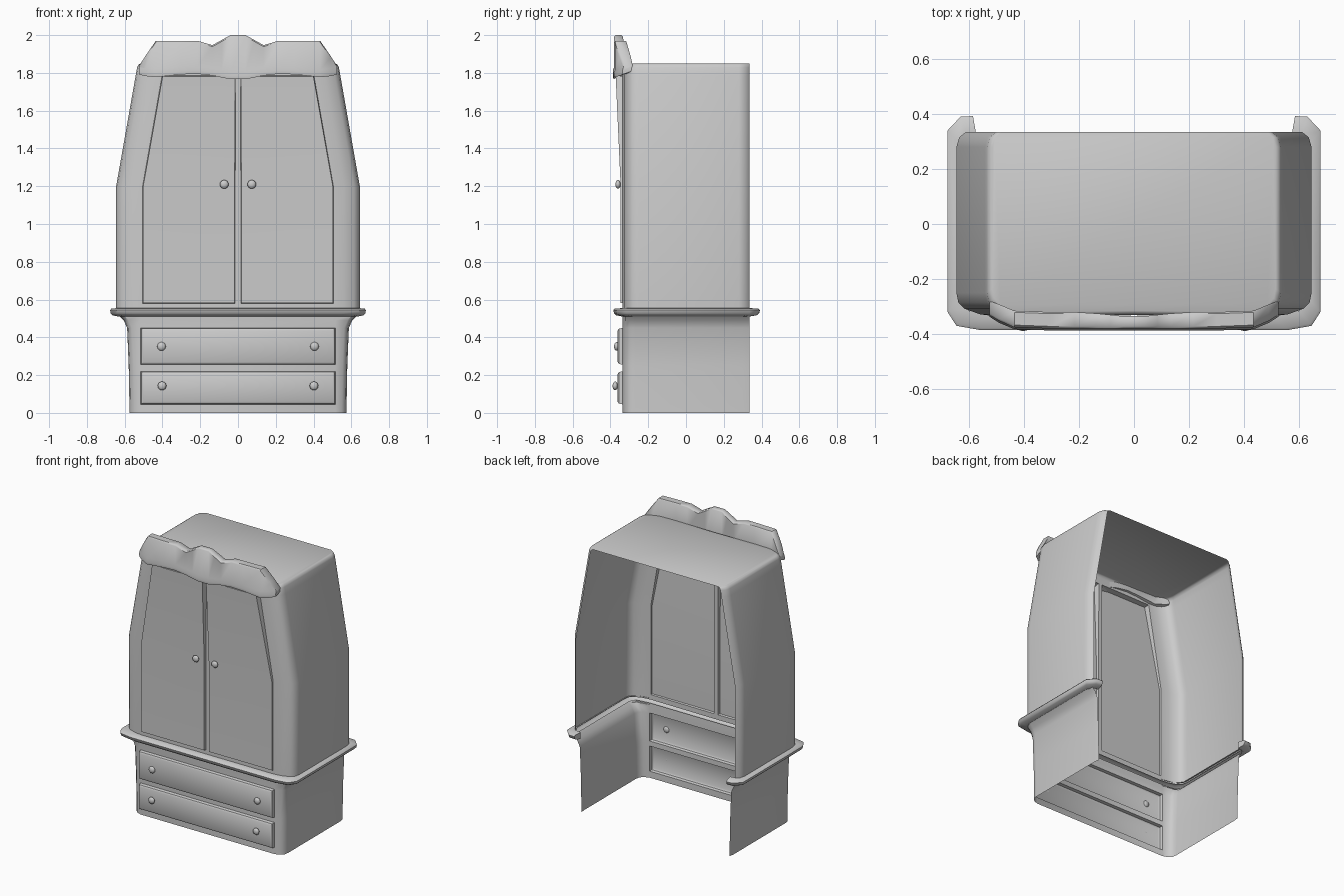
import bpy, bmesh, math

if "Cube" in bpy.data.objects:
    bpy.data.objects.remove(bpy.data.objects["Cube"], do_unlink=True)

grey = bpy.data.materials.new("plain_grey")
grey.use_nodes = True
grey.diffuse_color = (0.6, 0.6, 0.6, 1)
grey.node_tree.nodes["Principled BSDF"].inputs["Base Color"].default_value = (0.6, 0.6, 0.6, 1)


def finish(name, bm, angle=45):
    mesh = bpy.data.meshes.new(name)
    bm.to_mesh(mesh)
    bm.free()
    mesh.materials.append(grey)
    ob = bpy.data.objects.new(name, mesh)
    bpy.context.collection.objects.link(ob)
    bpy.ops.object.select_all(action="DESELECT")
    ob.select_set(True)
    bpy.context.view_layer.objects.active = ob
    bpy.ops.object.shade_smooth_by_angle(angle=math.radians(angle))
    return ob


def mirrored(half):
    """Full open outline, back left round the front to back right."""
    return [(-x, y) for x, y in reversed(half)] + list(half)


def loft(bm, rings, closed=False):
    rows = [[bm.verts.new(p) for p in ring] for ring in rings]
    n = len(rows[0])
    for a, b in zip(rows, rows[1:]):
        for i in range(n if closed else n - 1):
            j = (i + 1) % n
            bm.faces.new((a[i], a[j], b[j], b[i]))
    return rows


def panel(bm, x0, x1, z0, z1, depth, rim=0.004):
    """Raise the front faces within a rectangle into one panel."""
    bm.normal_update()
    faces = []
    for f in bm.faces:
        c = f.calc_center_median()
        if x0 < c.x < x1 and z0 < c.z < z1 and f.normal.y < -0.9:
            faces.append(f)
    bmesh.ops.inset_region(bm, faces=faces, thickness=rim, depth=depth, use_even_offset=True)
    return faces


# Base cabinet: open-backed shell flaring into a cove, with two drawers
base_half = [(0.515, -0.335), (0.55, -0.322), (0.57, -0.3), (0.575, -0.27),
             (0.575, 0.3), (0.57, 0.335)]
bm = bmesh.new()
rings = []
for z, flare in [(0, 0), (0.045, 0), (0.22, 0.003), (0.255, 0.004), (0.45, 0.012),
                 (0.49, 0.03), (0.52, 0.06)]:
    half = [(x + flare * (x > 0.53), y) for x, y in base_half]
    rings.append([(x, y, z) for x, y in mirrored(half)])
loft(bm, rings)
for z0, z1 in [(0.045, 0.22), (0.255, 0.45)]:
    drawer = panel(bm, -0.3, 0.3, z0, z1, 0.02)
    bmesh.ops.inset_region(bm, faces=drawer, thickness=0.015, depth=0.007)
finish("base_cabinet", bm)

# Ledge: moulding wrapped round the front and sides, hooked at the back
inner = [(0.5, -0.335), (0.6, -0.315), (0.635, -0.27), (0.635, 0.29), (0.61, 0.33), (0.575, 0.335)]
outer = [(0.56, -0.385), (0.645, -0.37), (0.677, -0.32), (0.677, 0.34), (0.63, 0.39), (0.585, 0.392)]


def ledge_ring(t, z):
    half = [(a[0] + (b[0] - a[0]) * t, a[1] + (b[1] - a[1]) * t) for a, b in zip(inner, outer)]
    return [(x, y, z) for x, y in mirrored(half)]


bm = bmesh.new()
rows = loft(bm, [ledge_ring(t, z) for t, z in
                 [(0, 0.51), (0.7, 0.517), (0.92, 0.527), (1, 0.544), (0.85, 0.552), (0, 0.555)]])
bm.faces.new([r[0] for r in rows])
bm.faces.new([r[-1] for r in reversed(rows)])
finish("ledge", bm)

# Upper cabinet: open-backed shell leaning in above mid height, roof and two doors
upper_half = [(0.015, -0.33), (0.505, -0.335), (0.56, -0.328), (0.615, -0.308), (0.638, -0.285),
              (0.645, -0.25), (0.645, 0.28), (0.635, 0.315), (0.61, 0.335)]
bm = bmesh.new()
rings = []
for z, lean, shrink in [(0.545, 0, 0), (0.58, 0, 0), (1.2, 0, 0), (1.785, 0.103, 0),
                        (1.83, 0.111, 0), (1.845, 0.118, 0.006), (1.85, 0.13, 0.015)]:
    half = [(x - lean * min(1, x / 0.505), y + shrink * (y < 0)) for x, y in upper_half]
    rings.append([(x, y, z) for x, y in mirrored(half)])
rows = loft(bm, rings)
bm.faces.new(rows[-1])
for x0, x1 in [(-0.4, -0.05), (0.05, 0.4)]:
    door = panel(bm, x0, x1, 0.58, 1.785, 0.012, 0.003)
    for v in {v for f in door for v in f.verts}:
        v.co.y = -0.346 - 0.045 * max(0, v.co.z - 1.2)
finish("upper_cabinet", bm)

# Crown: wavy board bent back at both ends: x, top, bottom, front, thickness
crown_half = [(0.04, 2.0, 1.767, -0.38, 0.045), (0.085, 1.975, 1.775, -0.38, 0.05),
              (0.135, 1.947, 1.786, -0.38, 0.055), (0.215, 1.97, 1.795, -0.38, 0.06),
              (0.3, 1.97, 1.792, -0.38, 0.06), (0.435, 1.97, 1.777, -0.375, 0.06),
              (0.49, 1.89, 1.783, -0.352, 0.06), (0.525, 1.835, 1.792, -0.33, 0.05)]
columns = [(-c[0],) + c[1:] for c in reversed(crown_half)] + crown_half
bm = bmesh.new()
rings = []
for x, top, low, y, thick in columns:
    rings.append([(x, y - 0.004, low), (x, y - 0.007, low + 0.018), (x, y, low + 0.04),
                  (x, y, top - 0.008), (x, y + 0.008, top),
                  (x, y + thick - 0.006, top), (x, y + thick, top - 0.006),
                  (x, y + thick, low + 0.02)])
rows = loft(bm, rings, closed=True)
bm.faces.new(rows[0])
bm.faces.new(rows[-1])
bmesh.ops.recalc_face_normals(bm, faces=bm.faces)
finish("crown", bm)

# Knobs for doors and drawers
for name, x, y, z in [("door_knob", 0.073, -0.36, 1.21), ("upper_drawer_knob", 0.405, -0.367, 0.352),
                      ("lower_drawer_knob", 0.402, -0.375, 0.143)]:
    for side, s in [("left", 1), ("right", -1)]:
        bm = bmesh.new()
        bmesh.ops.create_uvsphere(bm, u_segments=12, v_segments=8, radius=0.023)
        for v in bm.verts:
            v.co.y *= 0.6
        finish(side + "_" + name, bm, 60).location = (s * x, y, z)
